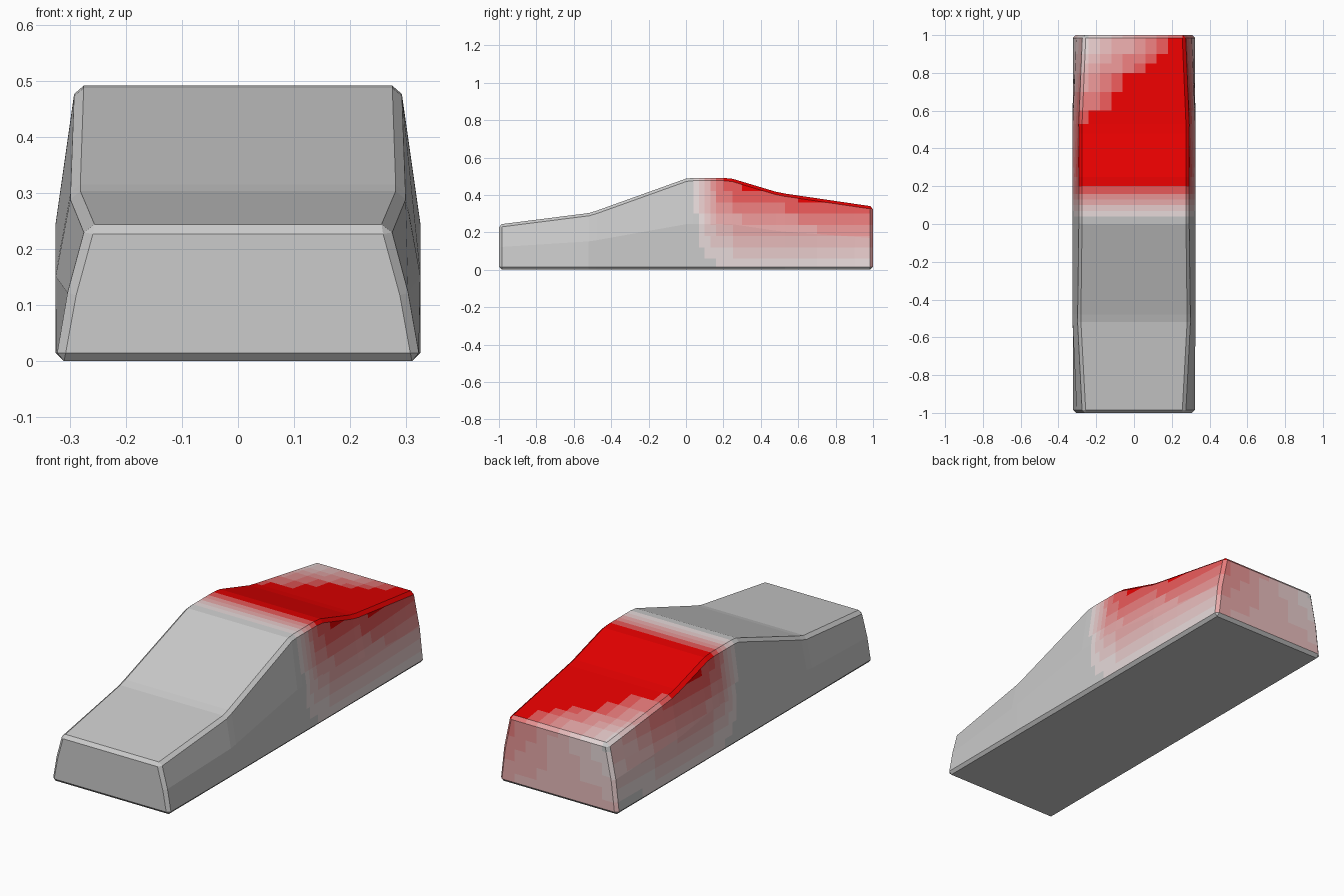
import bpy, bmesh, math
from mathutils import Vector

if "Cube" in bpy.data.objects:
    bpy.data.objects.remove(bpy.data.objects["Cube"])

# Stations along the car: y, roof height, top half-width, mid half-width
stations = [(-1.0, 0.242, 0.27, 0.303), (-0.52, 0.303, 0.296, 0.325),
            (-0.48, 0.315, 0.296, 0.325), (0.0, 0.487, 0.29, 0.325),
            (0.04, 0.491, 0.29, 0.325), (0.2, 0.491, 0.29, 0.325),
            (0.25, 0.486, 0.29, 0.325), (0.48, 0.417, 0.29, 0.325),
            (0.53, 0.407, 0.29, 0.325), (1.0, 0.338, 0.27, 0.305)]
BASE = 0.325
LEVELS = 8


def clamp(v):
    return max(0.0, min(1.0, v))


def roof(y):
    for a, b in zip(stations, stations[1:]):
        if y <= b[0]:
            return a[1] + (b[1] - a[1]) * (y - a[0]) / (b[0] - a[0])
    return stations[-1][1]


# Body shell lofted through the stations
bm = bmesh.new()
rings = []
for y, h, top, mid in stations:
    right = [(BASE, 0), (mid, h / 2), (top, h)]
    ring = right + [(-x, z) for x, z in reversed(right)]
    rings.append([bm.verts.new((x, y, z)) for x, z in ring])
for a, b in zip(rings, rings[1:]):
    for i in range(6):
        j = (i + 1) % 6
        bm.faces.new((a[i], a[j], b[j], b[i]))
bm.faces.new(rings[0])
bm.faces.new(rings[-1][::-1])
bmesh.ops.recalc_face_normals(bm, faces=bm.faces)

# Narrow chamfer on the sharp outer edges
sharp = [e for e in bm.edges if e.calc_face_angle(0) > math.radians(30)]
bmesh.ops.bevel(bm, geom=sharp, offset=0.015, offset_type='OFFSET',
                segments=1, profile=0.5, affect='EDGES')


# Cut the rear into small cells so the paint can fade
def cut(point, normal):
    faces = [f for f in bm.faces
             if f.calc_center_median().y > 0.03 and f.normal.z > -0.5]
    geom = set(faces)
    for f in faces:
        geom.update(f.edges)
        geom.update(f.verts)
    bmesh.ops.bisect_plane(bm, geom=list(geom), dist=1e-5,
                           plane_co=point, plane_no=normal)


for y in [0.07, 0.1, 0.13, 0.16] + [0.3 + 0.1 * i for i in range(7)]:
    cut((0, y, 0), (0, 1, 0))
for i in range(-4, 5):
    cut((i * 0.06, 0, 0), (1, 0, 0))
for i in range(1, 8):
    cut((0, 0, i * 0.06), (0, 0, 1))


# Strength of the red paint on a face
def paint(f):
    c = f.calc_center_median()
    if c.y < 0.04 or f.normal.z < -0.3:
        return 0
    h = clamp(c.z / roof(min(c.y, 1)))
    ramp = clamp((c.y - 0.04) / 0.16)
    back = clamp((c.y - 0.5) / 0.5)
    if f.normal.y > 0.7:
        return 0.4 + 0.4 * h * c.x / 0.27
    if f.normal.z > 0.6:
        return ramp * (1 - clamp((0.27 - c.x) / 0.54 + back - 1))
    return ramp * h * (1 if c.x > 0 else 1 - 0.6 * back)


for f in bm.faces:
    f.material_index = round(clamp(paint(f)) * LEVELS)
    f.smooth = False

mesh = bpy.data.meshes.new("car_body")
bm.to_mesh(mesh)
bm.free()
mesh.materials.append(None)
for i in range(1, LEVELS + 1):
    mat = bpy.data.materials.new("red_paint_%d" % i)
    g = 0.8 * (1 - i / LEVELS)
    mat.diffuse_color = (0.8, g, g, 1)
    mat.use_nodes = True
    mat.node_tree.nodes["Principled BSDF"].inputs["Base Color"].default_value = mat.diffuse_color
    mesh.materials.append(mat)
body = bpy.data.objects.new("car_body", mesh)
bpy.context.collection.objects.link(body)
